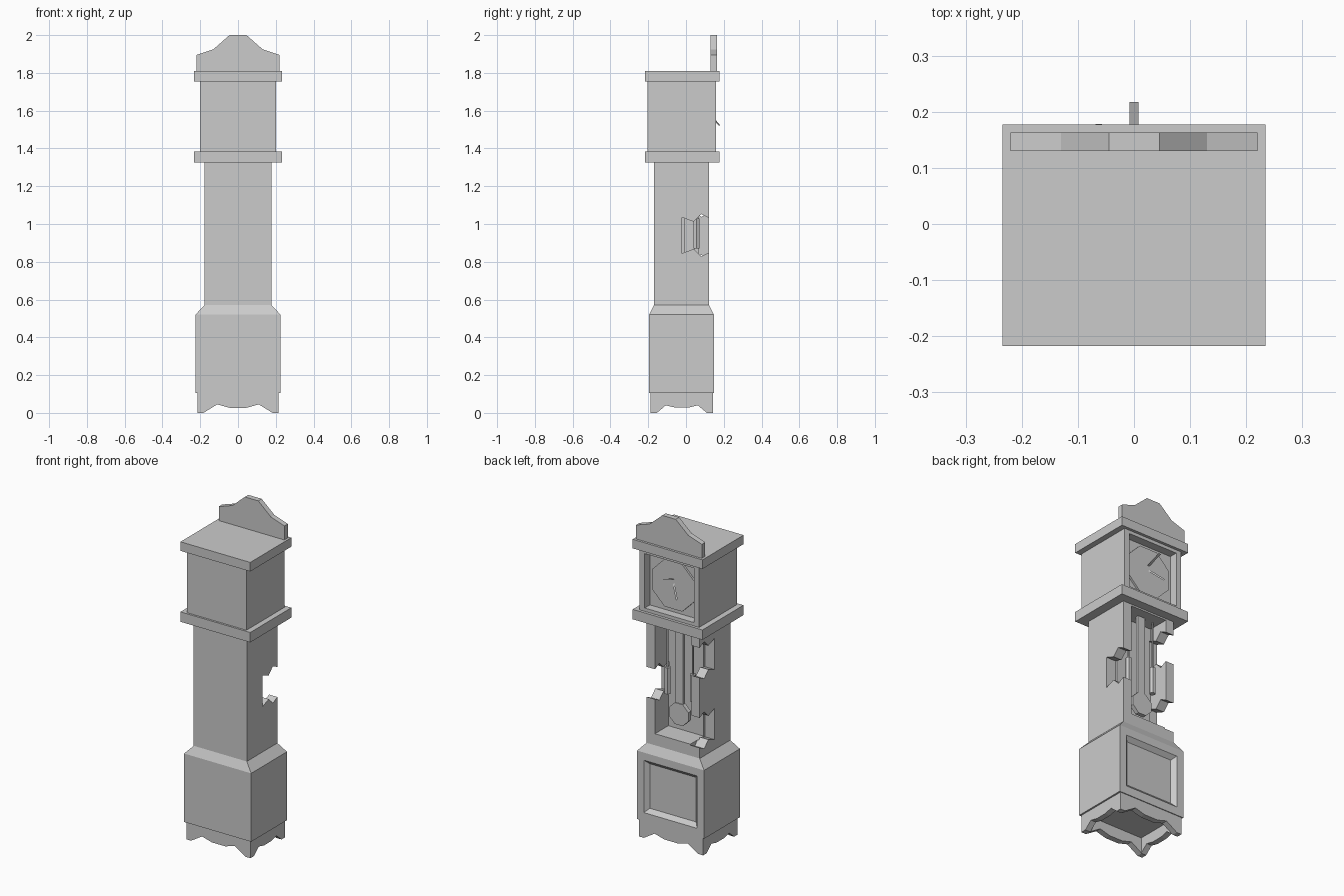
import bpy, bmesh, math
from mathutils import Vector

if "Cube" in bpy.data.objects:
    bpy.data.objects.remove(bpy.data.objects["Cube"])


def make(name, bm):
    bmesh.ops.recalc_face_normals(bm, faces=bm.faces)
    me = bpy.data.meshes.new(name)
    bm.to_mesh(me)
    bm.free()
    ob = bpy.data.objects.new(name, me)
    bpy.context.collection.objects.link(ob)
    return ob


def loft(name, rings):
    """Solid skinned through matching closed rings of points."""
    bm = bmesh.new()
    vs = [[bm.verts.new(p) for p in r] for r in rings]
    n = len(vs[0])
    for a, b in zip(vs, vs[1:]):
        for i in range(n):
            j = (i + 1) % n
            bm.faces.new((a[i], a[j], b[j], b[i]))
    bm.faces.new(vs[0])
    bm.faces.new(vs[-1])
    return make(name, bm)


def rect(x, y0, y1, z):
    return [(-x, y0, z), (x, y0, z), (x, y1, z), (-x, y1, z)]


def box(name, x0, x1, y0, y1, z0, z1):
    return loft(name, [[(x0, y0, z), (x1, y0, z), (x1, y1, z), (x0, y1, z)] for z in (z0, z1)])


def prism_y(name, pts, y0, y1):
    return loft(name, [[(x, y, z) for x, z in pts] for y in (y0, y1)])


def prism_x(name, pts, x0, x1):
    return loft(name, [[(x, y, z) for y, z in pts] for x in (x0, x1)])


def cut(ob, cutter):
    m = ob.modifiers.new("cut", "BOOLEAN")
    m.operation = "DIFFERENCE"
    m.solver = "EXACT"
    m.object = cutter
    cutter.hide_render = True
    dg = bpy.context.evaluated_depsgraph_get()
    dg.update()
    me = bpy.data.meshes.new_from_object(ob.evaluated_get(dg))
    ob.modifiers.clear()
    ob.data = me
    bpy.data.objects.remove(cutter)


# scalloped hollow skirt
skirt = box("skirt", -0.215, 0.215, -0.188, 0.143, 0, 0.105)
cut(skirt, box("hollow", -0.18, 0.18, -0.153, 0.108, -0.1, 0.095))
half = [(0.183, 0), (0.11, 0.045), (0.045, 0.027)]
arch = [(-x, z) for x, z in half] + [(x, z) for x, z in reversed(half)]
arch += [(0.183, -0.05), (-0.183, -0.05)]
cut(skirt, prism_y("arch", arch, -0.3, 0.3))
half = [(0.132, 0), (0.085, 0.04), (0.035, 0.028)]
arch = [(-x - 0.022, z) for x, z in half] + [(x - 0.022, z) for x, z in reversed(half)]
arch += [(0.11, -0.05), (-0.154, -0.05)]
cut(skirt, prism_x("arch", arch, -0.3, 0.3))

# base with sloped shoulder and recessed bevelled panel
base = loft("base", [rect(0.225, -0.195, 0.148, 0.105), rect(0.225, -0.195, 0.148, 0.52),
                     rect(0.178, -0.17, 0.123, 0.57)])


def panel(x, z0, z1, y):
    return [(-x, y, z0), (x, y, z0), (x, y, z1), (-x, y, z1)]


cut(base, loft("panel", [panel(0.155, 0.18, 0.45, 0.125), panel(0.18, 0.155, 0.475, 0.149),
                         panel(0.18, 0.155, 0.475, 0.2)]))

# trunk with open cavity and jagged side notches
trunk = box("trunk", -0.178, 0.178, -0.17, 0.123, 0.57, 1.325)
cut(trunk, box("cavity", -0.122, 0.122, -0.005, 0.2, 0.64, 1.315))


def notch(side, zc):
    top = [(-0.02, 0.095), (0.04, 0.072), (0.08, 0.112), (0.125, 0.09), (0.2, 0.09)]
    pts = [(y, zc + h) for y, h in top] + [(y, zc - h) for y, h in reversed(top)]
    cut(trunk, prism_x("notch", pts, side * 0.115, side * 0.25))


notch(1, 0.94)
notch(-1, 1.15)
notch(-1, 0.725)

# cornices and hood
for name, z0, z1 in (("lower_cornice", 1.325, 1.385), ("upper_cornice", 1.755, 1.81)):
    box(name, -0.234, 0.234, -0.217, 0.177, z0, z1)
hood = box("hood", -0.2, 0.2, -0.205, 0.16, 1.385, 1.755)
cut(hood, box("opening", -0.165, 0.165, 0.11, 0.3, 1.405, 1.735))

# crest board
half = [(0.22, 1.81), (0.22, 1.895), (0.13, 1.925), (0.045, 2.0)]
prism_y("crest", [(-x, z) for x, z in half] + [(x, z) for x, z in reversed(half)], 0.13, 0.163)


# octagonal dial and pendulum bob
def disc(name, r, z, y0, y1, n=8):
    a = [math.tau * (i + 0.5) / n for i in range(n)]
    return prism_y(name, [(r * math.cos(t), z + r * math.sin(t)) for t in a], y0, y1)


disc("dial", 0.155, 1.572, 0.105, 0.122)
disc("pendulum_bob", 0.07, 0.77, 0.045, 0.07)
box("pendulum_rod", -0.025, 0.025, 0.045, 0.065, 0.81, 1.315)


# flat hands standing out from the dial
def hand(name, a, b, side):
    a, b, w = Vector(a), Vector(b), Vector(side).normalized() * 0.008
    bm = bmesh.new()
    bm.faces.new([bm.verts.new(p) for p in (a - w, a + w, b + w, b - w)])
    me = bpy.data.meshes.new(name)
    bm.to_mesh(me)
    bm.free()
    bpy.context.collection.objects.link(bpy.data.objects.new(name, me))


hand("minute_hand", (0, 0.12, 1.61), (0, 0.217, 1.645), (1, 0, 0))
hand("hour_hand", (0, 0.12, 1.585), (-0.063, 0.178, 1.522), (1, 0, -1))

# hanging weights and cords
for s in (-1, 1):
    ring = [(s * 0.085 + 0.018 * math.cos(math.tau * i / 6), 0.055 + 0.018 * math.sin(math.tau * i / 6))
            for i in range(6)]
    loft("weight", [[(x, y, z) for x, y in ring] for z in (0.87, 1.03)])
    box("weight_cord", s * 0.085 - 0.004, s * 0.085 + 0.004, 0.051, 0.059, 1.03, 1.315)
